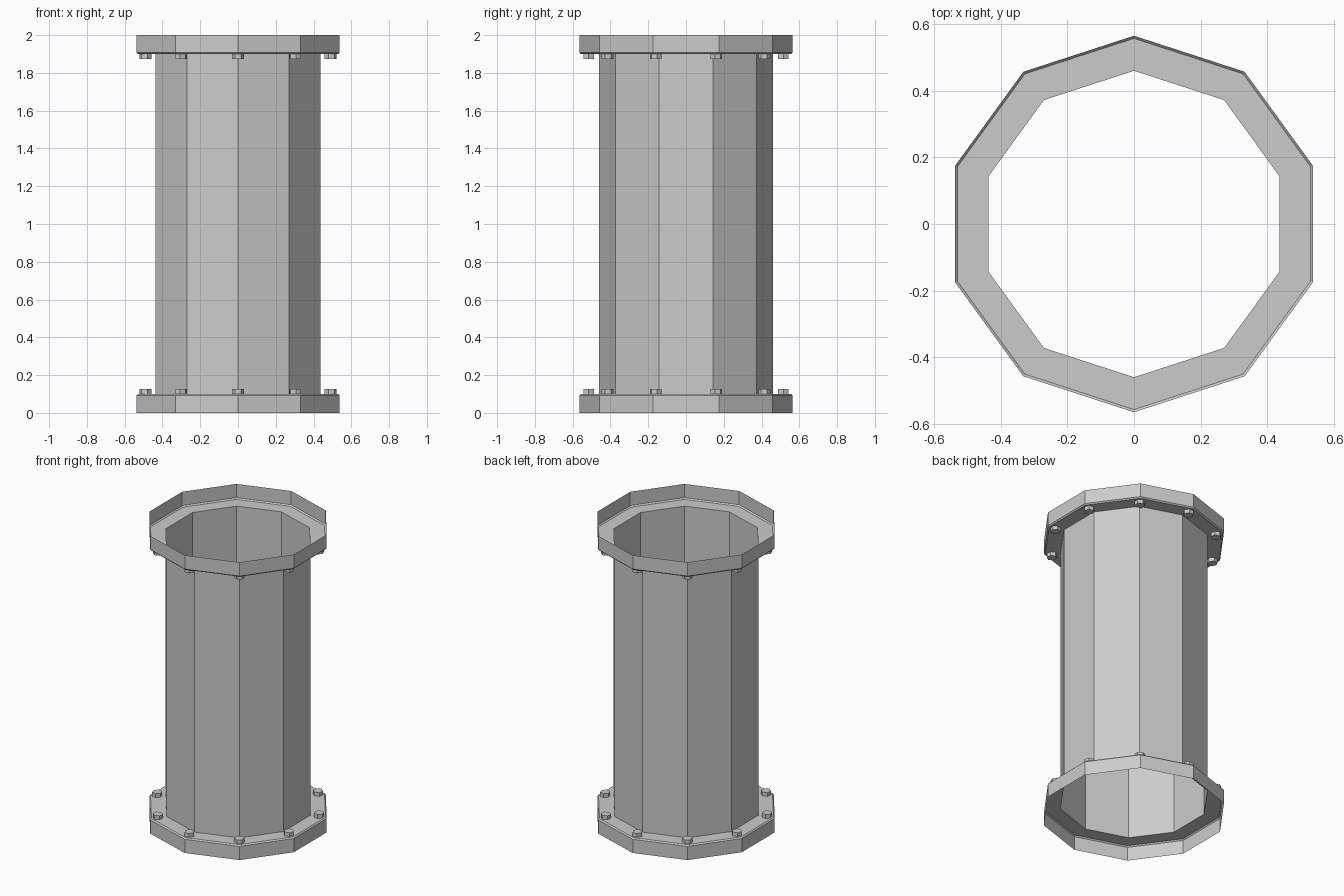
import bpy, bmesh, math
from mathutils import Matrix

if "Cube" in bpy.data.objects:
    bpy.data.objects.remove(bpy.data.objects["Cube"])

SIDES = 10


def finish(bm, name):
    mesh = bpy.data.meshes.new(name)
    bm.to_mesh(mesh)
    bm.free()
    obj = bpy.data.objects.new(name, mesh)
    bpy.context.collection.objects.link(obj)
    return obj


def lathe(name, profile):
    """Sweep (radius, z) points into a ten-sided open shell."""
    bm = bmesh.new()
    rings = []
    for r, z in profile:
        rings.append([bm.verts.new((r * math.cos(a), r * math.sin(a), z))
                      for a in (math.pi / 2 + i * math.tau / SIDES for i in range(SIDES))])
    for low, high in zip(rings, rings[1:]):
        for i in range(SIDES):
            j = (i + 1) % SIDES
            bm.faces.new((low[i], low[j], high[j], high[i]))
    return finish(bm, name)


def bolts(name, z0, z1):
    """Ring of hexagonal bolt heads, one at each flange corner."""
    bm = bmesh.new()
    for i in range(SIDES):
        m = (Matrix.Rotation(math.pi / 2 + i * math.tau / SIDES, 4, 'Z')
             @ Matrix.Translation((0.515, 0, (z0 + z1) / 2))
             @ Matrix.Rotation(math.pi / 2, 4, 'Z'))
        # explicit hexagon so a corner always points along the ring
        rings = [[bm.verts.new(m @ Matrix.Translation((0.032 * math.cos(k * math.pi / 3),
                                                       0.032 * math.sin(k * math.pi / 3), h)).translation)
                  for k in range(6)] for h in (-(z1 - z0) / 2, (z1 - z0) / 2)]
        bm.faces.new(rings[0][::-1])
        bm.faces.new(rings[1])
        for k in range(6):
            n = (k + 1) % 6
            bm.faces.new((rings[0][k], rings[0][n], rings[1][n], rings[1][k]))
    return finish(bm, name)


# thin pipe wall
lathe("pipe_wall", [(0.46, 0.1), (0.46, 1.9)])

# hollow flanges: rim, small chamfer, inner ring
lathe("bottom_flange", [(0.565, 0), (0.565, 0.092), (0.557, 0.1), (0.46, 0.1)])
lathe("top_flange", [(0.46, 1.9), (0.557, 1.9), (0.565, 1.908), (0.565, 2.0)])

# bolt heads on the inward faces of the flanges
bolts("bottom_bolts", 0.1, 0.126)
bolts("top_bolts", 1.874, 1.9)
